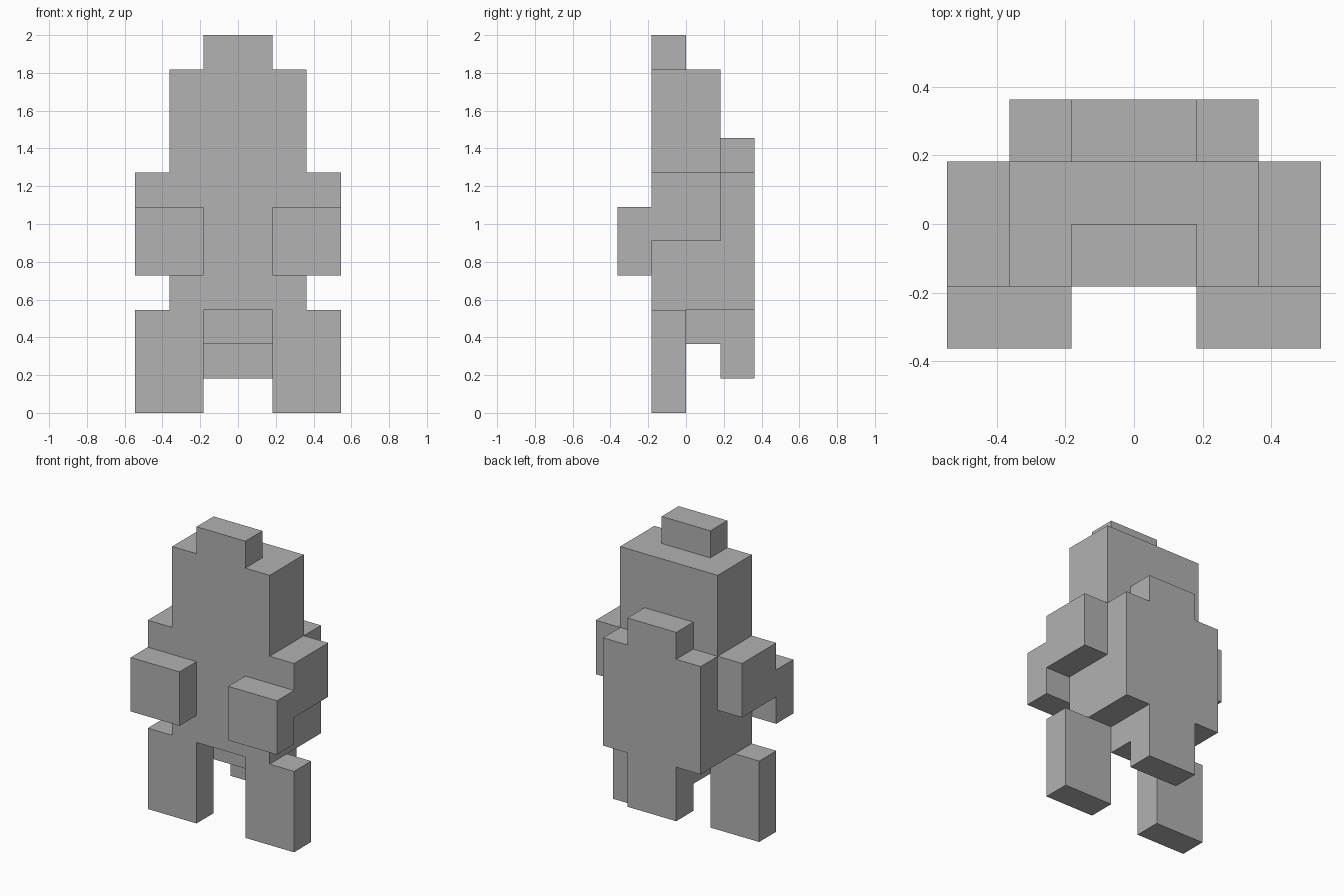
import bpy
import bmesh
from mathutils import Vector

cube = bpy.data.objects.get("Cube")
if cube:
    bpy.data.objects.remove(cube, do_unlink=True)

# The figure sits on a block grid, eleven blocks tall
UNIT = 2 / 11

grey = bpy.data.materials.new("plain grey")
grey.use_nodes = True
colour = (0.445, 0.445, 0.445, 1)
grey.diffuse_color = colour
grey.node_tree.nodes["Principled BSDF"].inputs["Base Color"].default_value = colour


def block(name, x, y, z):
    """Box spanning the given (low, high) ranges in grid blocks."""
    low, high = (Vector(c) * UNIT for c in zip(x, y, z))
    bm = bmesh.new()
    bmesh.ops.create_cube(bm, size=1)
    bmesh.ops.scale(bm, vec=high - low, verts=bm.verts)
    bmesh.ops.translate(bm, vec=(low + high) / 2, verts=bm.verts)
    mesh = bpy.data.meshes.new(name)
    bm.to_mesh(mesh)
    bm.free()
    mesh.materials.append(grey)
    obj = bpy.data.objects.new(name, mesh)
    bpy.context.collection.objects.link(obj)


def pair(name, x, y, z):
    """The same box on the left (+x) and right (-x) sides."""
    block("left_" + name, x, y, z)
    block("right_" + name, (-x[1], -x[0]), y, z)


# Body and head
block("torso", (-2, 2), (-1, 1), (3, 7))
block("head", (-2, 2), (-1, 1), (7, 10))
block("head_crest", (-1, 1), (-1, 0), (10, 11))

# Back shell and tail
block("back_shell", (-2, 2), (1, 2), (3, 7))
block("back_shell_top", (-1, 1), (1, 2), (7, 8))
block("tail", (-1, 1), (1, 2), (1, 3))
block("tail_base", (-1, 1), (0, 1), (2, 3))

# Limbs
pair("arm", (2, 3), (-1, 1), (5, 7))
pair("hand", (1, 3), (-2, -1), (4, 6))
pair("leg", (1, 3), (-1, 0), (0, 3))
